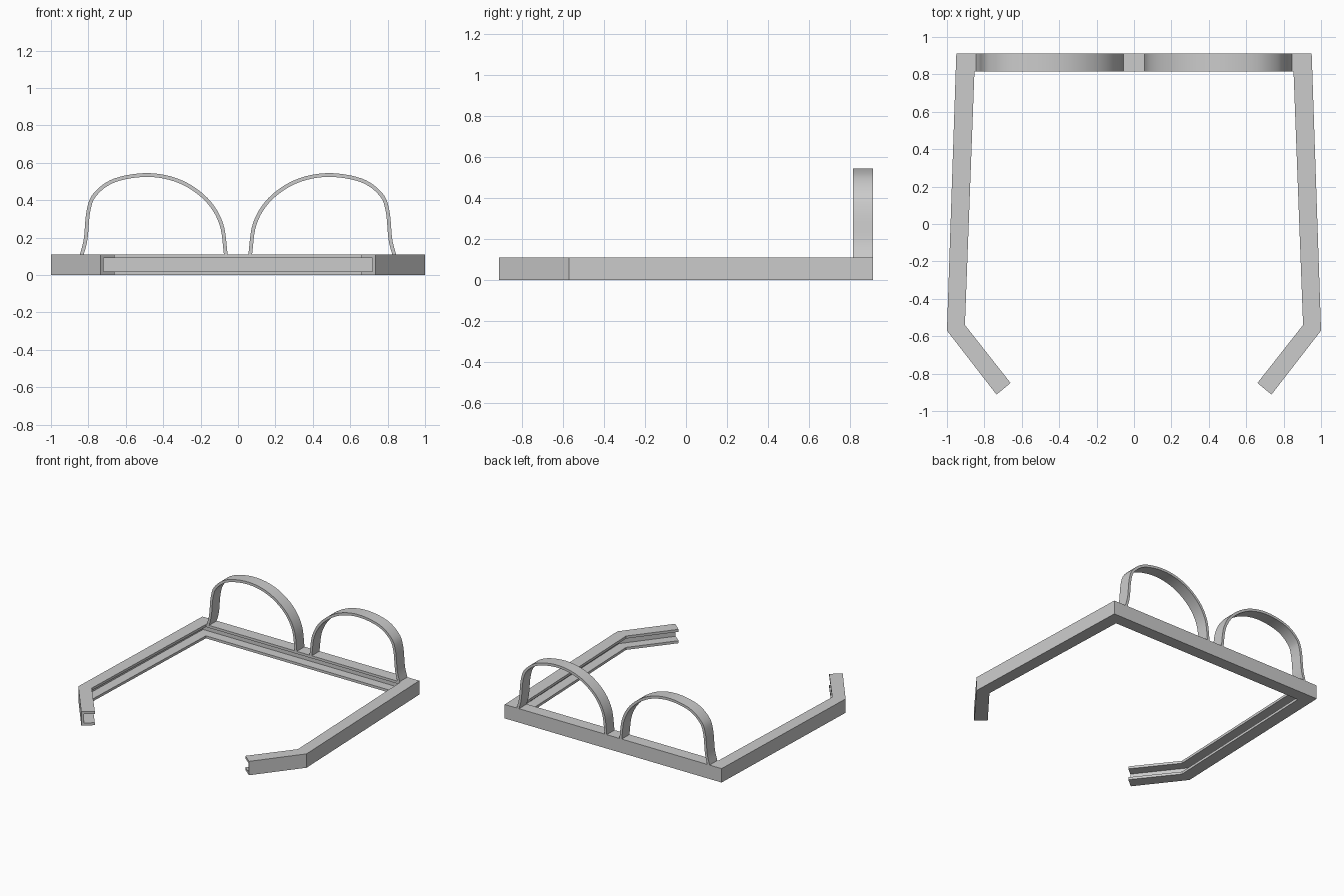
import bpy, bmesh
from mathutils import Vector

cube = bpy.data.objects.get("Cube")
if cube:
    bpy.data.objects.remove(cube, do_unlink=True)

grey = bpy.data.materials.new("light grey")
grey.use_nodes = True
grey.diffuse_color = (0.6, 0.6, 0.6, 1)
grey.node_tree.nodes["Principled BSDF"].inputs["Base Color"].default_value = (0.6, 0.6, 0.6, 1)


def finish(bm, name):
    bmesh.ops.recalc_face_normals(bm, faces=bm.faces)
    mesh = bpy.data.meshes.new(name)
    bm.to_mesh(mesh)
    bm.free()
    mesh.materials.append(grey)
    obj = bpy.data.objects.new(name, mesh)
    bpy.context.collection.objects.link(obj)
    return obj


def sweep(name, rings):
    """Skin a list of closed point rings and cap both ends."""
    bm = bmesh.new()
    loops = [[bm.verts.new(p) for p in ring] for ring in rings]
    n = len(loops[0])
    for a, b in zip(loops, loops[1:]):
        for i in range(n):
            j = (i + 1) % n
            bm.faces.new((a[i], a[j], b[j], b[i]))
    bm.faces.new(loops[0])
    bm.faces.new(loops[-1])
    return finish(bm, name)


# U-shaped frame: a channel section, open inwards, mitred along its path
outer = [Vector(p) for p in ((-0.735, -0.912), (-1, -0.57), (-0.95, 0.912))]
inner = [Vector(p) for p in ((-0.66, -0.85), (-0.904, -0.54), (-0.853, 0.816))]


def mirrored(path):
    return path + [Vector((-p.x, p.y)) for p in reversed(path)]


HEIGHT, FLANGE, WALL = 0.11, 0.02, 0.2
section = [(0, 0), (1, 0), (1, FLANGE), (WALL, FLANGE),
           (WALL, HEIGHT - FLANGE), (1, HEIGHT - FLANGE), (1, HEIGHT), (0, HEIGHT)]
sweep("channel_frame",
      [[(*o.lerp(i, t), z) for t, z in section]
       for o, i in zip(mirrored(outer), mirrored(inner))])

# Rounded brow-shaped hoops standing on the back bar
arch = [Vector(p) for p in (
    (-0.838, 0.1), (-0.815, 0.19), (-0.8, 0.34), (-0.765, 0.43), (-0.66, 0.506),
    (-0.48, 0.535), (-0.31, 0.5), (-0.17, 0.405), (-0.09, 0.275), (-0.064, 0.1))]


def smooth_path(pts, steps=6):
    """Catmull-Rom samples through the points."""
    ext = [2 * pts[0] - pts[1]] + pts + [2 * pts[-1] - pts[-2]]
    out = []
    for a, b, c, d in zip(ext, ext[1:], ext[2:], ext[3:]):
        for k in range(steps):
            t = k / steps
            out.append(0.5 * (2 * b + (c - a) * t + (2 * a - 5 * b + 4 * c - d) * t ** 2
                              + (3 * b - a - 3 * c + d) * t ** 3))
    return out + [pts[-1]]


def hoop(name, side, half=0.01, y0=0.816, y1=0.912):
    path = smooth_path(arch)
    rings = []
    for i, p in enumerate(path):
        d = path[min(i + 1, len(path) - 1)] - path[max(i - 1, 0)]
        n = Vector((-d.y, d.x)).normalized() * half
        rings.append([(side * q.x, y, q.y)
                      for q, y in ((p + n, y0), (p - n, y0), (p - n, y1), (p + n, y1))])
    obj = sweep(name, rings)
    bpy.ops.object.select_all(action="DESELECT")
    bpy.context.view_layer.objects.active = obj
    obj.select_set(True)
    bpy.ops.object.shade_smooth_by_angle()


hoop("right_hoop", 1)
hoop("left_hoop", -1)
